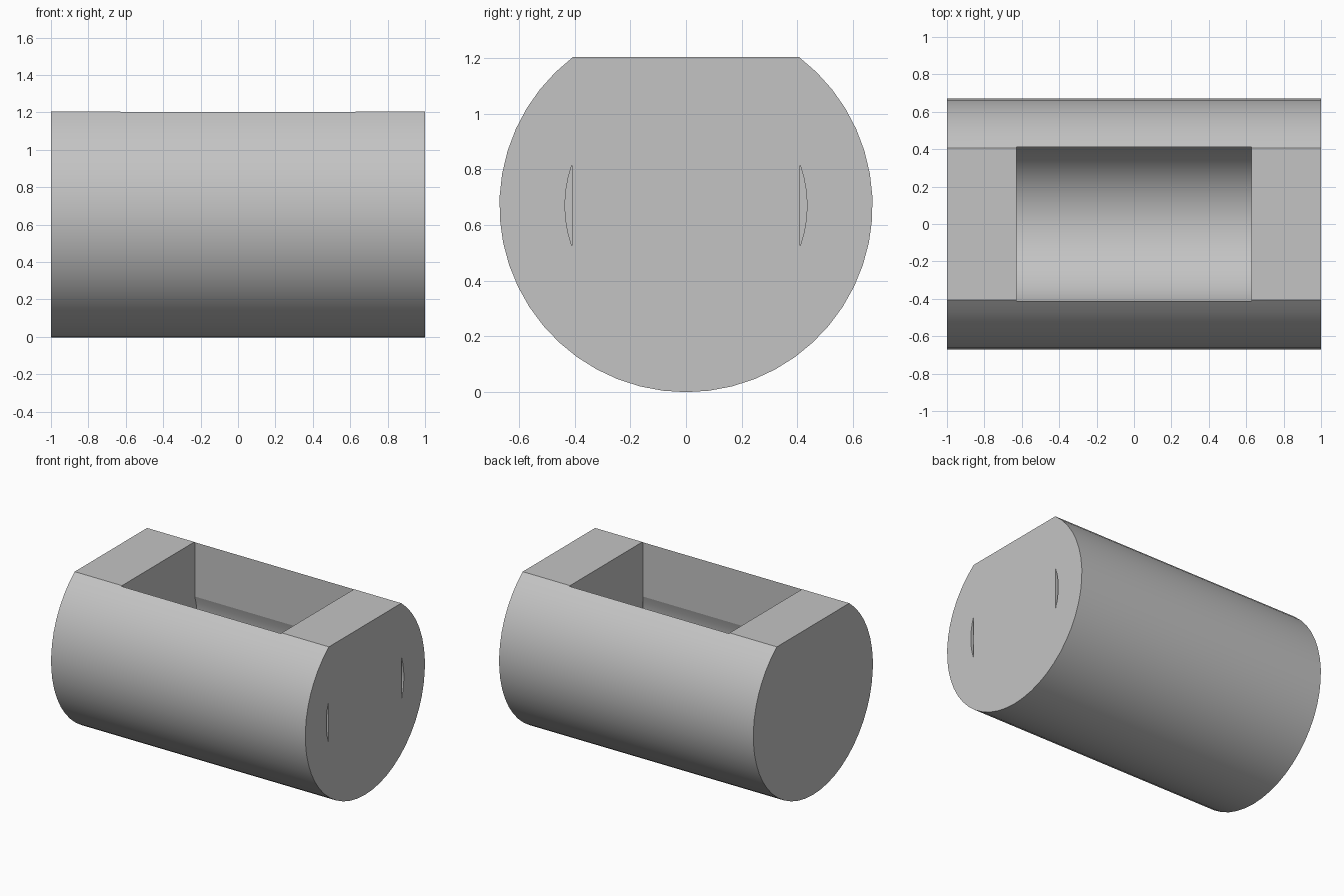
import bpy, bmesh
from math import sin, cos, asin, pi, radians

if "Cube" in bpy.data.objects:
    bpy.data.objects.remove(bpy.data.objects["Cube"])

R, CZ, TOP = 0.672, 0.67, 1.205     # outer radius, axis height, flat top
BORE, HALF = 0.436, 0.411           # bore radius, half width of the opening
POCKET = 0.628                      # half length of the pocket

grey = bpy.data.materials.new("plain grey")
grey.use_nodes = True
COLOUR = (0.55, 0.55, 0.55, 1)
grey.diffuse_color = COLOUR
grey.node_tree.nodes["Principled BSDF"].inputs["Base Color"].default_value = COLOUR


def arc(radius, start, end, steps):
    """Points (y, z) on a circle around the body axis."""
    angles = [start + (end - start) * i / steps for i in range(steps + 1)]
    return [(radius * cos(a), CZ + radius * sin(a)) for a in angles]


def prism(name, profile, x0, x1):
    """Extrude a (y, z) profile along x."""
    bm = bmesh.new()
    base = bm.faces.new([bm.verts.new((x0, y, z)) for y, z in profile])
    new = bmesh.ops.extrude_face_region(bm, geom=[base])["geom"]
    moved = [v for v in new if isinstance(v, bmesh.types.BMVert)]
    bmesh.ops.translate(bm, verts=moved, vec=(x1 - x0, 0, 0))
    bmesh.ops.recalc_face_normals(bm, faces=bm.faces)
    mesh = bpy.data.meshes.new(name)
    bm.to_mesh(mesh)
    bm.free()
    mesh.materials.append(grey)
    obj = bpy.data.objects.new(name, mesh)
    bpy.context.collection.objects.link(obj)
    return obj


def cut(target, cutter):
    """Subtract the cutter, then discard it."""
    mod = target.modifiers.new("cut", 'BOOLEAN')
    mod.operation, mod.solver, mod.object = 'DIFFERENCE', 'EXACT', cutter
    bpy.context.view_layer.objects.active = target
    bpy.ops.object.modifier_apply(modifier=mod.name)
    bpy.data.objects.remove(cutter)


# Round body with a flat top
edge = asin((TOP - CZ) / R)
body = prism("holder_body", arc(R, edge, -pi - edge, 40), -1, 1)

# Pocket: straight walls above a round bore
a = asin((BORE ** 2 - HALF ** 2) ** 0.5 / BORE)
side = arc(BORE, a, -a, 6)
floor = arc(BORE, -a, a - pi, 20)[1:-1]
mirrored = [(-y, z) for y, z in reversed(side)]
lip = [(-HALF, TOP + 0.2), (HALF, TOP + 0.2)]
cut(body, prism("pocket_cutter", side + floor + mirrored + lip, -POCKET, POCKET))

# Thin slots running from the pocket through one end
for slot in (side, mirrored):
    cut(body, prism("slot_cutter", slot, POCKET - 0.02, 1.1))

# Smooth curved walls, crisp rims
bpy.ops.object.select_all(action='DESELECT')
body.select_set(True)
bpy.context.view_layer.objects.active = body
bpy.ops.object.shade_smooth_by_angle(angle=radians(15))
